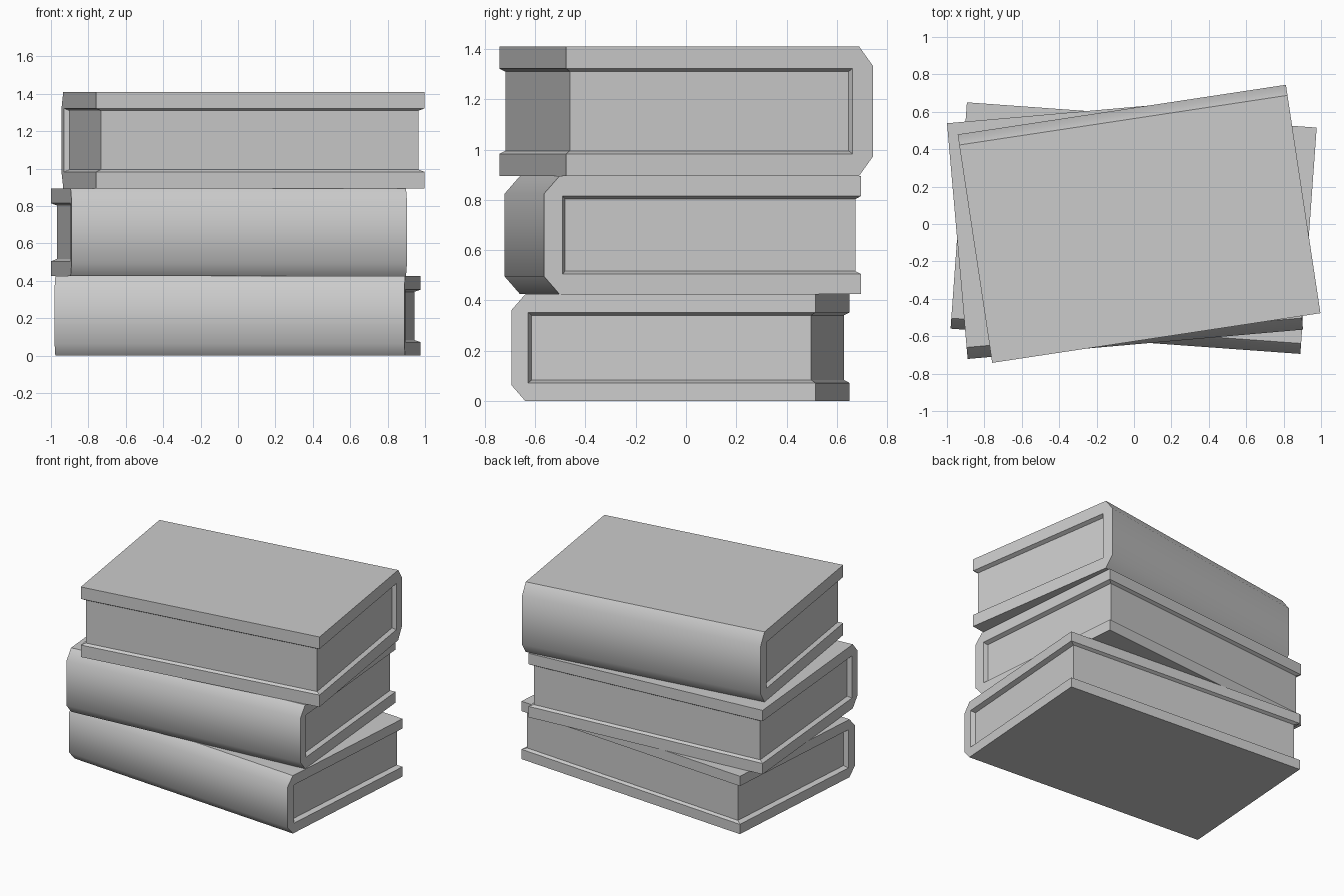
import bpy
import bmesh
import math

if "Cube" in bpy.data.objects:
    bpy.data.objects.remove(bpy.data.objects["Cube"], do_unlink=True)

grey = bpy.data.materials.new("plain_grey")
grey.use_nodes = True
colour = (0.6, 0.6, 0.6, 1)
grey.diffuse_color = colour
grey.node_tree.nodes["Principled BSDF"].inputs["Base Color"].default_value = colour


def add_object(name, bm, place, angle):
    bmesh.ops.recalc_face_normals(bm, faces=bm.faces)
    mesh = bpy.data.meshes.new(name)
    bm.to_mesh(mesh)
    bm.free()
    mesh.materials.append(grey)
    ob = bpy.data.objects.new(name, mesh)
    ob.location = place
    ob.rotation_euler.z = math.radians(angle)
    bpy.context.collection.objects.link(ob)


def add_book(name, place, angle, length, depth, height, board, chamfer, side_gap):
    """A book lying flat, spine towards local -y."""
    lip, fore_gap, spine_thick = 0.012, 0.02, board - 0.005
    front, spine = depth / 2, -depth / 2
    inner = spine + spine_thick
    cy, cz = chamfer
    outline = [(front, 0), (spine + cy, 0), (spine, cz),
               (spine, height - cz), (spine + cy, height), (front, height)]
    opening = [(front, board), (inner, board),
               (inner, height - board), (front, height - board)]
    low, high = board + lip, height - board - lip
    page_y = front - fore_gap
    pocket = [(page_y, low), (inner + lip, low), (inner + lip, high), (page_y, high)]

    # Cover: two boards and a rounded spine, with sloping lips round the pages
    bm = bmesh.new()
    rings = []
    for side in (-1, 1):
        def points(profile, x):
            return [bm.verts.new((side * x, y, z)) for y, z in profile]
        o = points(outline, length / 2)
        i = points(opening, length / 2)
        p = points(pocket, length / 2 - side_gap)
        for face in ((o[0], o[1], i[1], i[0]), (o[1], o[2], i[1]),
                     (o[2], o[3], i[2], i[1]), (o[3], o[4], i[2]),
                     (o[4], o[5], i[3], i[2])):
            bm.faces.new(face)
        for k in range(3):
            bm.faces.new((i[k], i[k + 1], p[k + 1], p[k]))
        rings.append(o + [i[3]] + p[::-1] + [i[0]])
    a, b = rings
    for k in range(len(a)):
        n = (k + 1) % len(a)
        face = bm.faces.new((a[k], a[n], b[n], b[k]))
        face.smooth = k in (1, 2, 3)  # spine only
    add_object(name + "_cover", bm, place, angle)

    # Page block
    bm = bmesh.new()
    bmesh.ops.create_cube(bm, size=1)
    size = (length - 2 * side_gap, page_y - inner - lip, high - low)
    bmesh.ops.scale(bm, vec=size, verts=bm.verts)
    bmesh.ops.translate(bm, vec=(0, (page_y + inner + lip) / 2, height / 2), verts=bm.verts)
    add_object(name + "_pages", bm, place, angle)


add_book("bottom_book", (-0.002, -0.022, 0), -4.13, 1.875, 1.213, 0.425,
         0.072, (0.056, 0.064), 0.033)
add_book("middle_book", (-0.048, -0.013, 0.425), 5, 1.8, 1.265, 0.47,
         0.08, (0.062, 0.071), 0.03)
add_book("top_book", (0.027, 0.001, 0.895), 188.6, 1.775, 1.235, 0.515,
         0.088, (0.057, 0.079), 0.028)
